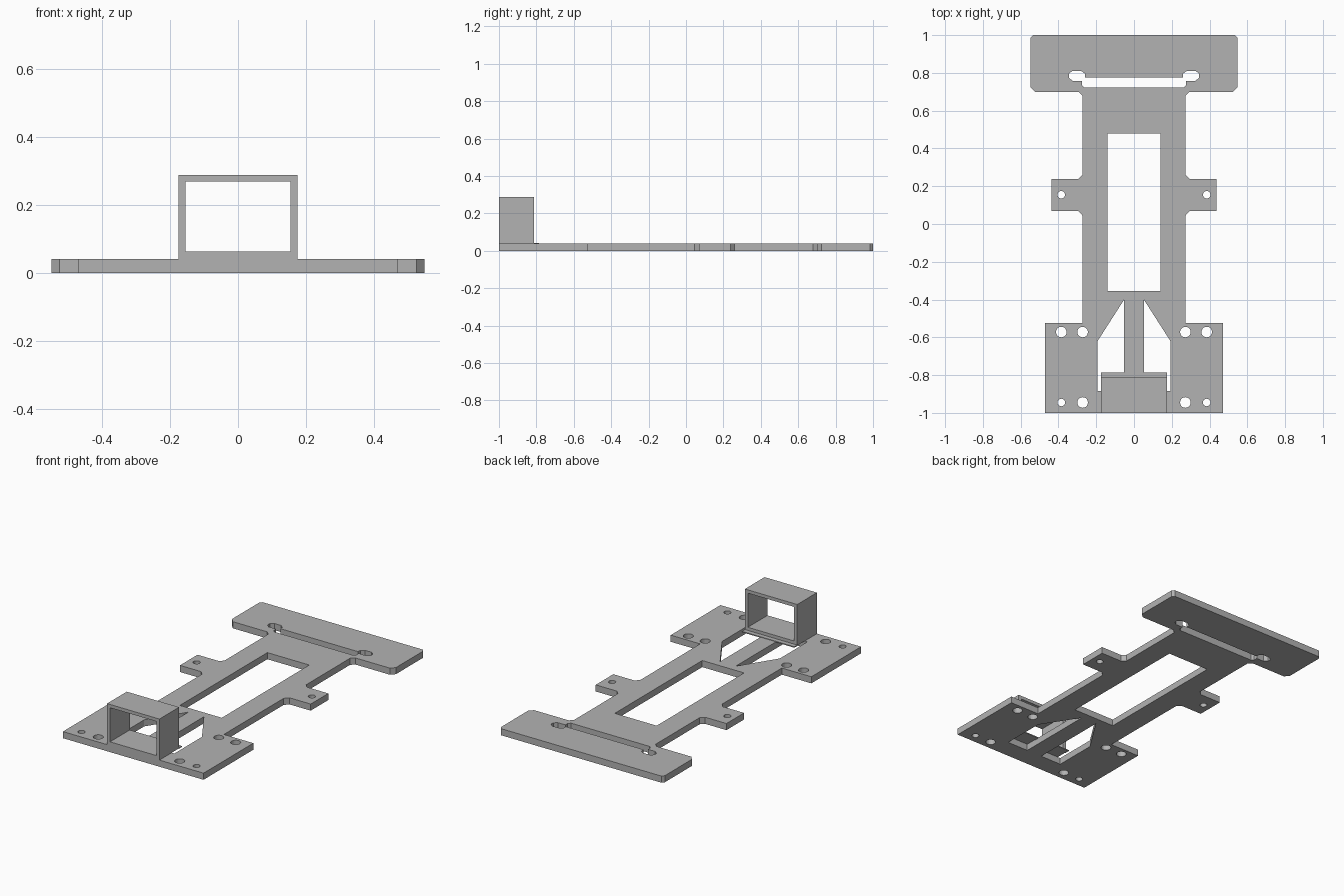
import bpy, bmesh
from math import sin, cos, pi, radians
from mathutils import Matrix

cube = bpy.data.objects.get("Cube")
if cube:
    bpy.data.objects.remove(cube, do_unlink=True)

grey = bpy.data.materials.new("grey_plastic")
grey.use_nodes = True
colour = (0.45, 0.45, 0.45, 1)
grey.diffuse_color = colour
grey.node_tree.nodes["Principled BSDF"].inputs["Base Color"].default_value = colour


def mirrored(points):
    """Close a right-hand half outline with its mirror image."""
    return points + [(-x, y) for x, y in reversed(points)]


def rect(half, low, high):
    return mirrored([(half, low), (half, high)])


def circle(cx, cy, r, n=20):
    return [(cx + r * cos(2 * pi * i / n), cy + r * sin(2 * pi * i / n)) for i in range(n)]


def extrude_profile(name, loops, thickness, matrix):
    """Extrude a flat outline (first loop) with holes (other loops)."""
    curve = bpy.data.curves.new(name + "_profile", "CURVE")
    curve.dimensions = "2D"
    curve.fill_mode = "BOTH"
    curve.extrude = thickness / 2
    for loop in loops:
        spline = curve.splines.new("POLY")
        spline.points.add(len(loop) - 1)
        for point, (x, y) in zip(spline.points, loop):
            point.co = (x, y, 0, 1)
        spline.use_cyclic_u = True
    helper = bpy.data.objects.new(name + "_helper", curve)
    bpy.context.collection.objects.link(helper)
    bpy.context.view_layer.update()
    evaluated = helper.evaluated_get(bpy.context.evaluated_depsgraph_get())
    mesh = bpy.data.meshes.new_from_object(evaluated)
    bpy.data.objects.remove(helper, do_unlink=True)
    bpy.data.curves.remove(curve)
    mesh.name = name
    bm = bmesh.new()
    bm.from_mesh(mesh)
    bmesh.ops.remove_doubles(bm, verts=bm.verts, dist=0.0001)
    bmesh.ops.recalc_face_normals(bm, faces=bm.faces)
    bmesh.ops.transform(bm, matrix=matrix, verts=bm.verts)
    for face in bm.faces:
        face.smooth = False
        face.material_index = 0
    bm.to_mesh(mesh)
    bm.free()
    mesh.materials.clear()
    mesh.materials.append(grey)
    obj = bpy.data.objects.new(name, mesh)
    bpy.context.collection.objects.link(obj)
    return obj


# Base plate: outline, centre opening, joined slots, tapered windows, screw holes
outline = mirrored([
    (0.47, -1), (0.47, -0.525), (0.273, -0.525), (0.273, 0.045), (0.295, 0.07),
    (0.437, 0.07), (0.437, 0.238), (0.295, 0.238), (0.273, 0.26), (0.273, 0.68),
    (0.295, 0.70), (0.525, 0.70), (0.548, 0.725), (0.548, 0.985), (0.535, 1)])
slots = mirrored([
    (0.262, 0.722), (0.276, 0.735), (0.276, 0.758), (0.325, 0.758), (0.345, 0.774),
    (0.345, 0.796), (0.325, 0.811), (0.28, 0.811), (0.26, 0.796), (0.26, 0.775)])
loops = [outline, rect(0.14, -0.355, 0.48), slots]
window = [(0.052, -0.40), (0.193, -0.62), (0.193, -0.883), (0.052, -0.883)]
for side in (-1, 1):
    loops.append([(side * x, y) for x, y in window])
    for x, y, r in ((0.385, -0.572, 0.028), (0.272, -0.572, 0.028), (0.272, -0.945, 0.028),
                    (0.385, -0.945, 0.02), (0.385, 0.155, 0.02)):
        loops.append(circle(side * x, y, r))
extrude_profile("base_plate", loops, 0.04, Matrix.Translation((0, 0, 0.02)))

# Open box frame standing on the front edge
extrude_profile("box_frame", [rect(0.175, 0.04, 0.288), rect(0.155, 0.062, 0.268)], 0.188,
                Matrix.Translation((0, -0.906, 0)) @ Matrix.Rotation(radians(90), 4, "X"))

# Thin lip behind the box
extrude_profile("box_lip", [rect(0.175, -0.815, -0.785)], 0.006,
                Matrix.Translation((0, 0, 0.04)))
